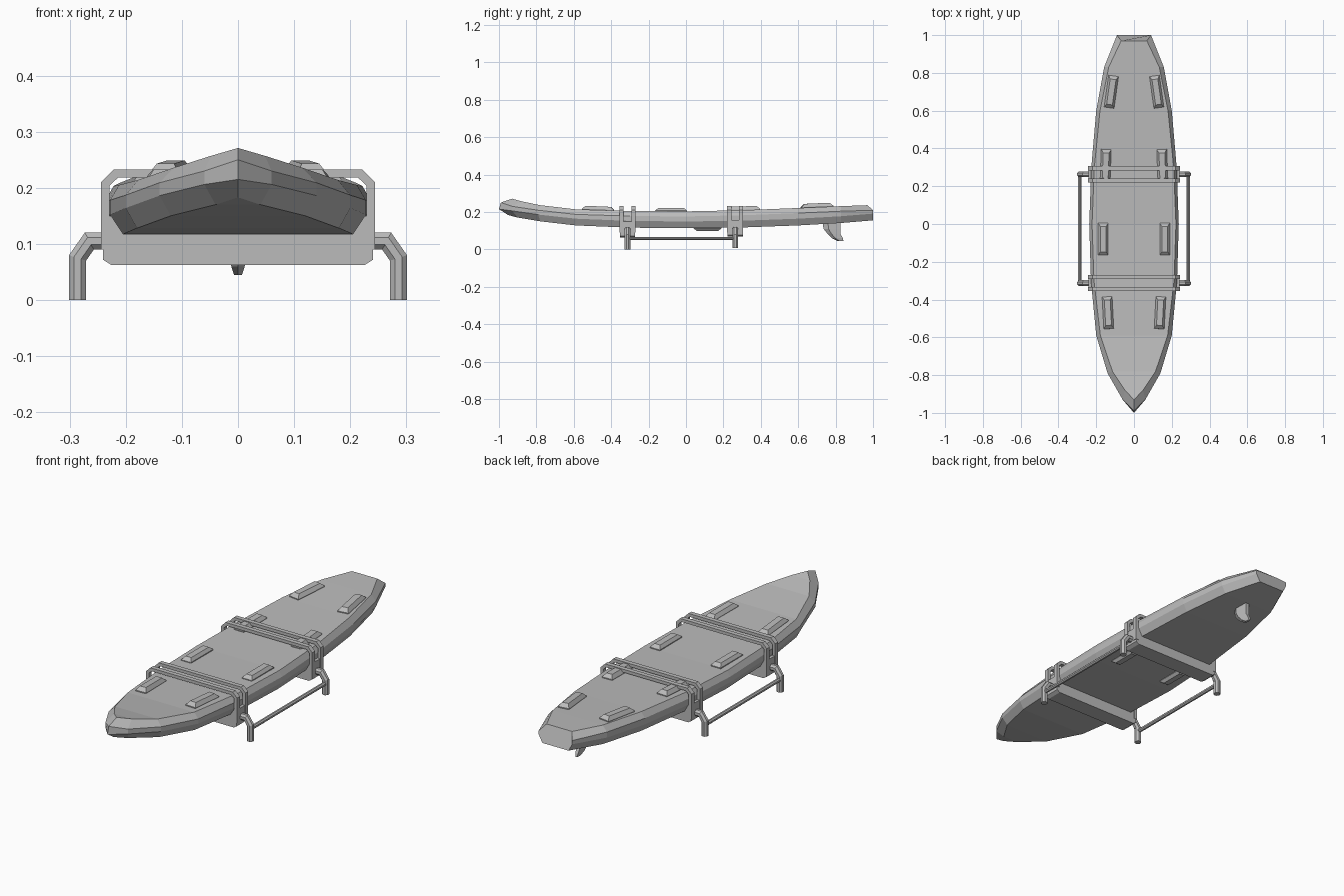
import bpy, bmesh, math
from mathutils import Matrix, Vector

cube = bpy.data.objects.get("Cube")
if cube:
    bpy.data.objects.remove(cube, do_unlink=True)

grey = bpy.data.materials.new("plain grey")
grey.use_nodes = True
COLOUR = (0.5, 0.5, 0.5, 1)
grey.diffuse_color = COLOUR
grey.node_tree.nodes["Principled BSDF"].inputs["Base Color"].default_value = COLOUR


def finish(name, bm):
    bmesh.ops.remove_doubles(bm, verts=bm.verts, dist=0.0001)
    bmesh.ops.recalc_face_normals(bm, faces=bm.faces)
    mesh = bpy.data.meshes.new(name)
    bm.to_mesh(mesh)
    bm.free()
    mesh.materials.append(grey)
    obj = bpy.data.objects.new(name, mesh)
    bpy.context.collection.objects.link(obj)
    return obj


def loft(name, rings):
    """Skin closed rings of equal length and cap both ends."""
    bm = bmesh.new()
    loops = [[bm.verts.new(p) for p in ring] for ring in rings]
    n = len(loops[0])
    for a, b in zip(loops, loops[1:]):
        for i in range(n):
            j = (i + 1) % n
            bm.faces.new((a[i], a[j], b[j], b[i]))
    bm.faces.new(loops[0])
    bm.faces.new(loops[-1])
    return finish(name, bm)


def mirrored(half):
    return half + [(-x, z) for x, z in reversed(half)]


def extrude_y(name, profile, y0, y1):
    return loft(name, [[(x, y, z) for x, z in profile] for y in (y0, y1)])


# Board: y, half width, bottom z, deck z, deck shift in y, bottom shift in y, deck inset
stations = [
    (-0.93, 0.06, 0.17, 0.257, 0.05, 0.03, 0.012),
    (-0.79, 0.14, 0.15, 0.236, 0.01, 0.01, 0.026),
    (-0.59, 0.2, 0.128, 0.214, 0, 0, 0.022),
    (-0.3, 0.228, 0.116, 0.205, 0, 0, 0.016),
    (0, 0.237, 0.113, 0.203, 0, 0, 0.015),
    (0.3, 0.226, 0.117, 0.209, 0, 0, 0.016),
    (0.6, 0.2, 0.128, 0.221, 0, 0, 0.02),
    (0.83, 0.158, 0.141, 0.231, 0, 0, 0.024),
    (1, 0.09, 0.155, 0.236, -0.03, 0, 0.022),
]
rings = [[(0, -0.93, 0.271), (0, -0.99, 0.25), (0, -1, 0.215), (0, -0.95, 0.183)]]
rings[0] += rings[0][::-1]
for y, w, low, top, deck_y, low_y, inset in stations:
    half = [(w - inset, y + deck_y, top), (w, y, top - 0.027),
            (w, y, low + 0.036), (w - 0.02, y + low_y, low)]
    rings.append(half + [(-x, q, z) for x, q, z in reversed(half)])
bm_board = bmesh.new()
loops = [[bm_board.verts.new(p) for p in r] for r in rings]
for a, b in zip(loops, loops[1:]):
    for i in range(8):
        j = (i + 1) % 8
        bm_board.faces.new((a[i], a[j], b[j], b[i]))
bm_board.faces.new(loops[-1])
bmesh.ops.remove_doubles(bm_board, verts=bm_board.verts, dist=0.0001)
bmesh.ops.dissolve_degenerate(bm_board, edges=bm_board.edges, dist=0.0001)
finish("board", bm_board)


def pad(name, x, y, z, pitch, yaw, height, size=(0.053, 0.17)):
    """Low block whose far face is smaller than its base."""
    place = Matrix.Translation((x, y, z)) @ Matrix.Rotation(math.radians(yaw), 4, "Z") \
        @ Matrix.Rotation(math.radians(pitch), 4, "X")
    a, b = size[0] / 2, size[1] / 2
    corners = ((-1, -1), (1, -1), (1, 1), (-1, 1))
    loft(name, [[place @ Vector((i * (a - c), j * (b - 1.6 * c), h)) for i, j in corners]
                for c, h in ((0, -height * 0.4), (0, height * 0.2), (0.011, height))])


# Deck pads and underside pads
for side, s in (("left", 1), ("right", -1)):
    pad(f"tail_pad_{side}", s * 0.12, 0.7, 0.226, 2.5, s * 8, 0.02)
    pad(f"rear_pad_{side}", s * 0.15, 0.31, 0.21, 2, s * 2, 0.02)
    pad(f"middle_pad_{side}", s * 0.163, -0.08, 0.204, 0, 0, 0.018)
    pad(f"front_pad_{side}", s * 0.138, -0.47, 0.21, -2.5, -s * 3, 0.02)
    pad(f"under_pad_{side}", s * 0.147, 0.115, 0.115, 0, 0, -0.016, (0.05, 0.15))

# Tail fin: slices from root to tip as (front y, back y, z, half thickness)
slices = ((0.73, 0.825, 0.15, 0.016), (0.735, 0.825, 0.11, 0.016),
          (0.755, 0.825, 0.085, 0.015), (0.78, 0.838, 0.06, 0.012),
          (0.81, 0.842, 0.045, 0.007))
loft("fin", [[(0, f, z), (t, f + (b - f) * 0.3, z), (t * 0.6, b, z),
              (-t * 0.6, b, z), (-t, f + (b - f) * 0.3, z)] for f, b, z, t in slices])

# Cross beams with paired straps
beam = mirrored([(0.225, 0.062), (0.241, 0.072), (0.241, 0.15), (0.226, 0.15), (0.205, 0.118)])
strap = mirrored([(0.244, 0.09), (0.244, 0.21), (0.221, 0.233)])
strap += [(-x, z) for x, z in mirrored([(0.23, 0.09), (0.23, 0.205), (0.215, 0.218)])][::-1][::-1]
hoop_outer = [(0.244, 0.09), (0.244, 0.21), (0.221, 0.233)]
hoop_inner = [(0.229, 0.09), (0.229, 0.204), (0.214, 0.218)]
hoop_outer = mirrored(hoop_outer)
hoop_inner = mirrored(hoop_inner)
strap = hoop_outer + hoop_inner[::-1]


def tube(name, path, radius):
    """Eight-sided tube along a path lying in a vertical plane."""
    points = [Vector(p) for p in path]
    rings = []
    for i, p in enumerate(points):
        before = (p - points[i - 1]).normalized() if i else None
        after = (points[i + 1] - p).normalized() if i < len(points) - 1 else None
        d = ((before or after) + (after or before)).normalized()
        stretch = 1 / d.dot(before or after)
        flat = Vector((1, 0, 0)) if abs(d.y) > 0.9 else Vector((0, 1, 0))
        out = d.cross(flat).normalized() * stretch
        angles = [math.radians(22.5 + 45 * k) for k in range(8)]
        rings.append([p + radius * (flat * math.cos(t) + out * math.sin(t)) for t in angles])
    loft(name, rings)


for end, y, lift in (("front", -0.313, 0), ("rear", 0.263, 0.006)):
    extrude_y(f"{end}_beam", [(x, z + lift) for x, z in beam], y - 0.041, y + 0.041)
    for place, dy in (("fore", -0.032), ("aft", 0.032)):
        extrude_y(f"{end}_strap_{place}", strap, y + dy - 0.011, y + dy + 0.011)
    # Bent legs
    for side, s in (("left", 1), ("right", -1)):
        tube(f"{end}_leg_{side}", [(s * 0.22, y, 0.105), (s * 0.265, y, 0.105),
                                   (s * 0.286, y, 0.075), (s * 0.286, y, lift)], 0.0165)

# Side bars joining the legs
for side, s in (("left", 1), ("right", -1)):
    tube(f"side_bar_{side}", [(s * 0.286, -0.313, 0.058), (s * 0.286, 0.263, 0.058)], 0.01)
